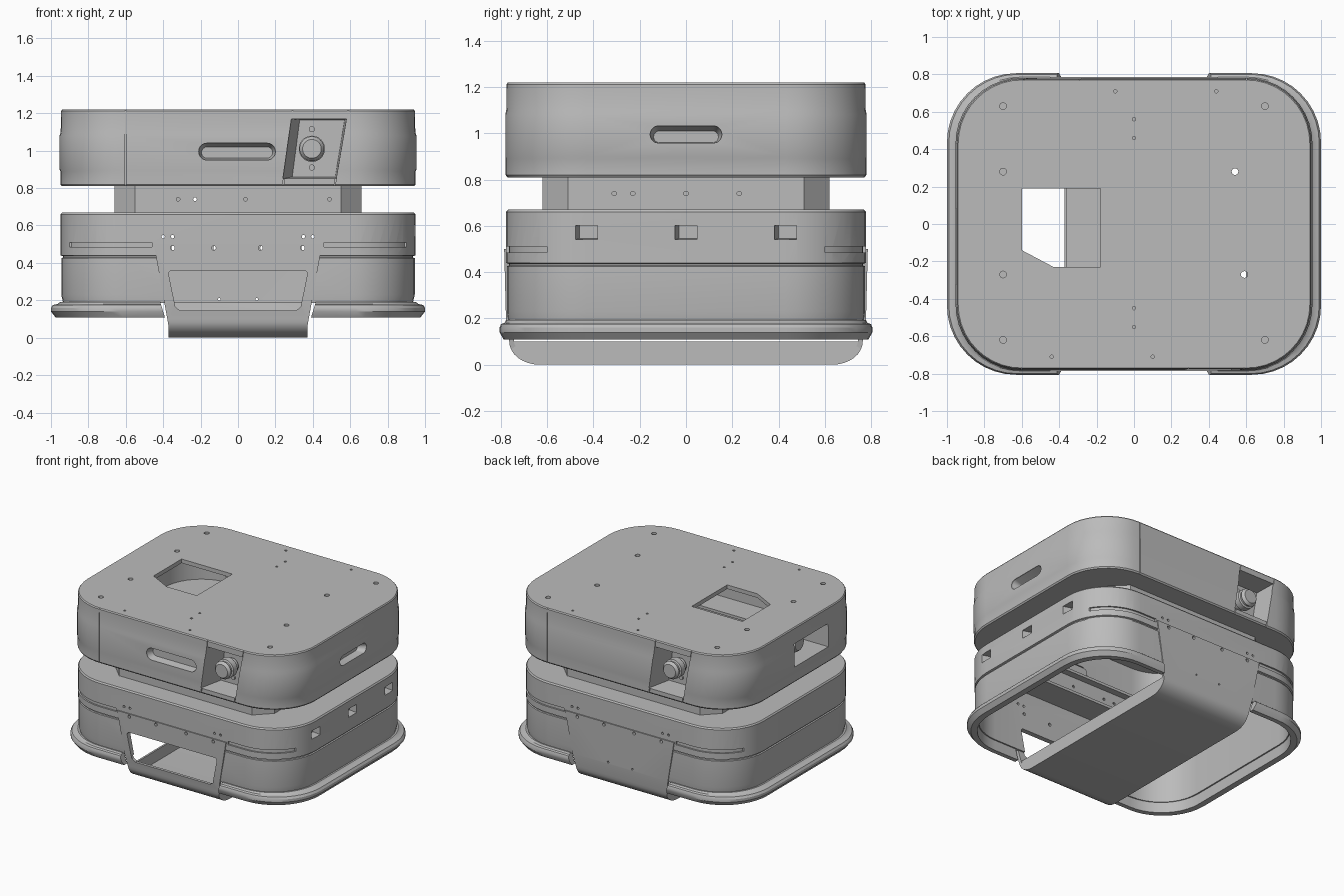
import bpy, bmesh, math
from mathutils import Matrix, Vector

if "Cube" in bpy.data.objects:
    bpy.data.objects.remove(bpy.data.objects["Cube"])

grey = bpy.data.materials.new("plain_grey")
grey.use_nodes = True
grey.diffuse_color = (0.5, 0.5, 0.5, 1)
grey.node_tree.nodes["Principled BSDF"].inputs["Base Color"].default_value = (0.5, 0.5, 0.5, 1)


def turn(deg):
    return Matrix.Rotation(math.radians(deg), 4, "Z")


def finish(name, bm, matrix=None, fix=True):
    bmesh.ops.remove_doubles(bm, verts=bm.verts, dist=1e-5)
    if fix:
        bmesh.ops.recalc_face_normals(bm, faces=bm.faces)
    if matrix:
        bm.transform(matrix)
    me = bpy.data.meshes.new(name)
    bm.to_mesh(me)
    bm.free()
    me.materials.append(grey)
    ob = bpy.data.objects.new(name, me)
    bpy.context.scene.collection.objects.link(ob)
    return ob


def outline(hx, hy, r, seg=10):
    """Rounded rectangle as a list of (x, y)."""
    pts = []
    for k, (sx, sy) in enumerate([(1, 1), (-1, 1), (-1, -1), (1, -1)]):
        for i in range(seg + 1):
            a = math.pi / 2 * (k + i / seg)
            pts.append((sx * (hx - r) + r * math.cos(a), sy * (hy - r) + r * math.sin(a)))
    return pts


def loft(name, rings, closed=False, matrix=None):
    """Skin of rounded rectangles (hx, hy, r, z); capped, or closed into a loop."""
    bm = bmesh.new()
    loops = [[bm.verts.new((x, y, z)) for x, y in outline(hx, hy, r)] for hx, hy, r, z in rings]
    n = len(loops[0])
    pairs = list(zip(loops, loops[1:]))
    if closed:
        pairs.append((loops[-1], loops[0]))
    else:
        bm.faces.new(loops[0])
        bm.faces.new(loops[-1])
    for a, b in pairs:
        for i in range(n):
            bm.faces.new((a[i], a[(i + 1) % n], b[(i + 1) % n], b[i]))
    return finish(name, bm, matrix)


def prism(name, pts, axis, lo, hi, matrix=None):
    """Extrude a 2D polygon along an axis."""
    place = {"x": lambda p, t: (t, p[0], p[1]), "y": lambda p, t: (p[0], t, p[1]),
             "z": lambda p, t: (p[0], p[1], t)}[axis]
    bm = bmesh.new()
    a = [bm.verts.new(place(p, lo)) for p in pts]
    b = [bm.verts.new(place(p, hi)) for p in pts]
    bm.faces.new(a)
    bm.faces.new(b)
    for i in range(len(pts)):
        j = (i + 1) % len(pts)
        bm.faces.new((a[i], a[j], b[j], b[i]))
    return finish(name, bm, matrix)


def box(x0, x1, z0, z1):
    return [(x0, z0), (x1, z0), (x1, z1), (x0, z1)]


def disc(x, y, r, n=16):
    return [(x + r * math.cos(2 * math.pi * i / n), y + r * math.sin(2 * math.pi * i / n)) for i in range(n)]


def cut(ob, *cutters):
    """Subtract each cutter and discard it."""
    for c in cutters:
        m = ob.modifiers.new("cut", "BOOLEAN")
        m.operation, m.solver, m.object = "DIFFERENCE", "EXACT", c
        bpy.context.view_layer.objects.active = ob
        bpy.ops.object.modifier_apply(modifier=m.name)
        bpy.data.objects.remove(c)


def pocket(name, ob, front, back, d, depth, deg):
    """Cut an opening in a wall and line it with a tapered recess."""
    cut(ob, prism("cutter", front, "y", -d - 0.1, -d + 0.08, turn(deg)))
    bm = bmesh.new()
    a = [bm.verts.new((x, -d + 0.004, z)) for x, z in front]
    b = [bm.verts.new((x, -d + depth, z)) for x, z in back]
    bm.faces.new(b)
    for i in range(len(a)):
        j = (i + 1) % len(a)
        bm.faces.new((a[j], a[i], b[i], b[j]))
    return finish(name, bm, turn(deg), fix=False)


def knob(name, x, y, z, deg):
    """Stepped round sensor facing outwards."""
    steps = [(.05, 0), (.05, .04), (.07, .04), (.07, .085), (.058, .09), (.058, .105), (.066, .11), (.05, .13)]
    m = turn(deg) @ Matrix.Translation((x, y, z)) @ Matrix.Rotation(math.pi / 2, 4, "X")
    loft(name, [(r, r, r, h) for r, h in steps], matrix=m)


# Upper shell: hollow box with an open floor
upper = loft("upper_shell", [
    (.915, .745, .31, 1.19), (.915, .745, .31, .83), (.6, .54, .1, .83), (.6, .54, .1, .81),
    (.942, .772, .34, .81), (.95, .78, .35, .82), (.95, .78, .35, .89), (.954, .781, .35, .9),
    (.954, .781, .35, 1.08), (.948, .777, .345, 1.1), (.946, .776, .345, 1.212), (.94, .77, .34, 1.22)])
hole = [(-.6, .19), (-.18, .19), (-.18, -.23), (-.43, -.23), (-.6, -.14)]
cut(upper, prism("cutter", hole, "z", 1.1, 1.3))
for x, y in [(-.7, .63), (.7, .63), (-.7, -.62), (.7, -.62), (-.7, .28), (.54, .28), (-.7, -.27), (.59, -.27)]:
    cut(upper, prism("cutter", disc(x, y, .018), "z", 1.1, 1.3))
for x, y in [(0, .56), (0, .46), (0, -.45), (0, -.55), (-.1, .71), (.44, .71), (-.44, -.71), (.1, -.71)]:
    cut(upper, prism("cutter", disc(x, y, .009, 10), "z", 1.1, 1.3))

# Seams and sensor niches on the front and back of the upper shell
niche_front = [(.24, .85), (.525, .85), (.58, 1.17), (.285, 1.17)]
niche_back = [(.29, .86), (.52, .86), (.57, 1.165), (.33, 1.165)]
for side, deg in (("front", 0), ("back", 180)):
    for x0, z0, x1, z1 in [(-.605, .8, -.605, 1.23), (.235, .8, .243, .85), (.51, .8, .52, .85),
                           (.285, 1.17, .29, 1.23), (.58, 1.17, .588, 1.23)]:
        seam = [(x0, z0), (x0 + .006, z0), (x1 + .006, z1), (x1, z1)]
        cut(upper, prism("cutter", seam, "y", -.9, -.771, turn(deg)))
    pocket(side + "_sensor_niche", upper, niche_front, niche_back, .776, .16, deg)
    knob(side + "_sensor", .395, -.63, 1.01, deg)
    for i, (z, r) in enumerate([(1.115, .016), (.91, .016)]):
        prism(f"{side}_niche_screw_{i}", disc(.395, z, r), "y", -.626, -.615, turn(deg))

# Grip slots on the front and left, window on the right
def grip(half_w, half_h, x, z):
    return [(x + px, z + pz) for px, pz in outline(half_w, half_h, half_h * .98, 5)]


pocket("front_grip", upper, grip(.205, .045, -.005, .995), grip(.19, .03, -.005, .99), .776, .05, 0)
pocket("side_grip", upper, grip(.155, .037, 0, .995), grip(.14, .025, 0, .985), .95, .06, 90)
pocket("side_window", upper, box(-.08, .32, .93, 1.1), box(-.08, .32, .93, 1.1), .95, .22, -90)
knob("side_sensor", .1, -.74, 1.015, -90)

# Neck: chamfered tube between the two shells
def octagon(x, y, c):
    return [(x, c - y), (x, y - c), (x - c, y), (c - x, y), (-x, y - c), (-x, c - y), (c - x, -y), (x - c, -y)]


neck = prism("neck", octagon(.66, .62, .11), "z", .665, .815)
cut(neck, prism("cutter", octagon(.63, .59, .1), "z", .6, .9))
for deg, d, xs in ((0, .62, (-.32, -.23, .04, .49)), (90, .66, (-.31, -.23, 0, .23)), (180, .62, (-.32, .23))):
    for x in xs:
        cut(neck, prism("cutter", disc(x, .74, .01, 10), "y", -d - .05, -d + .05, turn(deg)))

# Lower shell: open underneath
lower = loft("lower_shell", [
    (.935, .768, .34, .185), (.945, .774, .345, .23), (.945, .774, .345, .425), (.936, .766, .335, .428),
    (.936, .766, .335, .436), (.948, .778, .35, .44), (.948, .778, .35, .66), (.94, .77, .34, .67),
    (.6, .54, .1, .67), (.6, .54, .1, .65), (.915, .745, .31, .65), (.915, .745, .31, .185)], closed=True)
for i, y in enumerate((-.43, 0, .43)):
    pocket(f"side_socket_{i}", lower, box(y - .048, y + .048, .54, .602), box(y - .03, y + .048, .545, .602),
           .948, .06, 90)

# Light-strip grooves around the corners, and corner cover seams
strip = loft("cutter", [(1.02, .85, .4, .485), (.936, .766, .335, .485),
                        (.936, .766, .335, .51), (1.02, .85, .4, .51)], closed=True)
cut(strip, prism("gap", box(-.46, .46, .4, .6), "y", -1, 1), prism("gap", box(-.6, .6, .4, .6), "x", -1.2, 1.2))
cut(lower, strip)
for deg in (90, -90):
    for y in (-.5, .5):
        cut(lower, prism("cutter", box(y - .003, y + .003, .49, .69), "y", -1, -.942, turn(deg)))

# Tray: a wide strip running down the front, under, and up the back
half = [(.786, .5), (.778, .19), (.764, .1)]
half += [(.634 + .13 * math.cos(a), .1 - .1 * math.sin(a)) for a in (math.pi / 16 * k for k in range(1, 9))]
path = half + [(-y, z) for y, z in reversed(half)]
bm = bmesh.new()
sections = []
for y, z in path:
    w = .36 + .18 * z
    yi, zi = y * .975, z + .015 * (1 - z / .5)
    sections.append([bm.verts.new(p) for p in ((-w, y, z), (w, y, z), (w, yi, zi), (-w, yi, zi))])
for a, b in zip(sections, sections[1:]):
    for i in range(4):
        bm.faces.new((a[i], a[(i + 1) % 4], b[(i + 1) % 4], b[i]))
bm.faces.new(sections[0])
bm.faces.new(sections[-1])
tray = finish("tray", bm)
for side, x in (("left", .358), ("right", -.372)):
    prism(side + "_tray_wall", path[2:-2], "x", x, x + .014)

# Front window through the tray and shell, plus screw holes
window = [(-.31, .145), (.31, .145), (.335, .165), (.372, .345), (.36, .36),
          (-.36, .36), (-.372, .345), (-.335, .165)]
for ob in (tray, lower):
    cut(ob, prism("cutter", window, "y", -.9, -.68))
    for deg in (0, 180):
        for x, z, r in [(-.35, .48, .012), (-.13, .48, .012), (.12, .48, .012), (.345, .48, .012),
                        (-.4, .54, .009), (-.35, .54, .009), (.35, .54, .009), (.4, .54, .009)]:
            if ob is lower or z < .5:
                cut(ob, prism("cutter", disc(x, z, r, 12), "y", -.9, -.7, turn(deg)))
    for x in (-.1, .1):
        cut(ob, prism("cutter", disc(x, .205, .007, 10), "y", .7, .9))

# Bumper skirt, interrupted by the tray
skirt = loft("bumper_skirt", [
    (.95, .778, .35, .192), (.965, .785, .355, .18), (.99, .8, .365, .175), (1, .806, .37, .16),
    (1, .806, .37, .14), (.975, .788, .36, .108), (.93, .755, .33, .108), (.925, .755, .33, .19)], closed=True)
cut(skirt, prism("cutter", [(-.385, .09), (.385, .09), (.425, .22), (-.425, .22)], "y", -1, 1))

# Smooth the curved surfaces, keep edges crisp
for ob in bpy.context.scene.objects:
    ob.select_set(ob.type == "MESH")
    if ob.type == "MESH":
        bpy.context.view_layer.objects.active = ob
bpy.ops.object.shade_smooth_by_angle(angle=math.radians(30))
